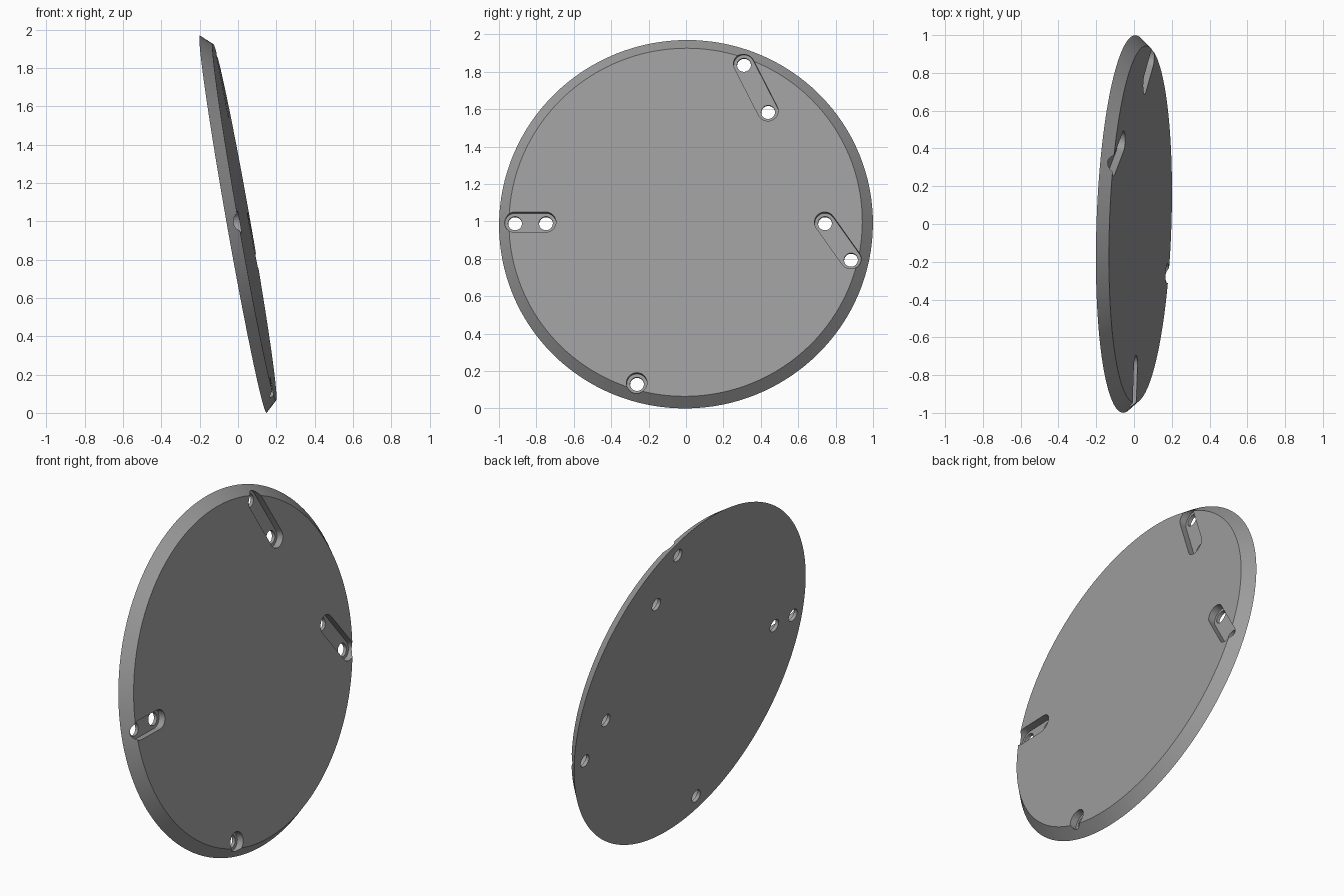
import bpy, bmesh, math
from mathutils import Matrix, Vector

if "Cube" in bpy.data.objects:
    bpy.data.objects.remove(bpy.data.objects["Cube"])

THICK, FACE_R = 0.06, 0.945
FLOOR, SLOT_R, HOLE_R = 0.02, 0.055, 0.037
# lean about y and a slight turn about z
ROT = Matrix.Rotation(math.radians(-1.9), 3, "Z") @ Matrix.Rotation(math.radians(80), 3, "Y")
AXIS = ROT @ Vector((0, 0, 1))
CENTRE = Vector((-0.025, 0, math.sqrt(1 - AXIS.z ** 2)))
# fixing holes as (y, z); two holes share one slot
SLOTS = [[(-0.914, 0.989), (-0.749, 0.989)],
         [(0.31, 1.836), (0.439, 1.584)],
         [(0.743, 0.989), (0.882, 0.794)],
         [(-0.262, 0.13)]]

grey = bpy.data.materials.new("grey")
grey.diffuse_color = (0.335, 0.335, 0.335, 1)
grey.use_nodes = True
grey.node_tree.nodes["Principled BSDF"].inputs["Base Color"].default_value = grey.diffuse_color


def make_object(name, bm):
    mesh = bpy.data.meshes.new(name)
    bmesh.ops.recalc_face_normals(bm, faces=bm.faces)
    bm.to_mesh(mesh)
    bm.free()
    mesh.materials.append(grey)
    obj = bpy.data.objects.new(name, mesh)
    bpy.context.collection.objects.link(obj)
    return obj


def capsule(bm, a, b, r, h0, h1, n=16):
    """Round-ended prism from a to b; a plain cylinder when a equals b."""
    d = b - a
    base = math.atan2(d.y, d.x) if d.length else 0
    pts = []
    for centre, start in ((b, -math.pi / 2), (a, math.pi / 2)):
        for i in range(n + 1 if d.length else n):
            t = base + start + math.pi * i / n
            pts.append(centre + Vector((math.cos(t), math.sin(t))) * r)
    face = bm.faces.new([bm.verts.new((p.x, p.y, h0)) for p in pts])
    out = bmesh.ops.extrude_face_region(bm, geom=[face], use_keep_orig=True)
    top = [v for v in out["geom"] if isinstance(v, bmesh.types.BMVert)]
    bmesh.ops.translate(bm, verts=top, vec=(0, 0, h1 - h0))


def cut(target, bm):
    cutter = make_object("cutter", bm)
    cutter.hide_render = True
    mod = target.modifiers.new("cut", "BOOLEAN")
    mod.operation, mod.solver, mod.object = "DIFFERENCE", "EXACT", cutter
    bpy.context.view_layer.objects.active = target
    bpy.ops.object.modifier_apply(modifier=mod.name)
    bpy.data.objects.remove(cutter)


def on_floor(y, z):
    """Disc coordinates of the slot floor point seen at (y, z)."""
    rel = Vector((0, y - CENTRE.y, z - CENTRE.z))
    rel.x = (FLOOR - AXIS.y * rel.y - AXIS.z * rel.z) / AXIS.x
    return (ROT.transposed() @ rel).to_2d()


# disc with flat faces and a sloping rim
bm = bmesh.new()
bmesh.ops.create_cone(bm, cap_ends=True, segments=128, radius1=1.0,
                      radius2=FACE_R, depth=THICK,
                      matrix=Matrix.Translation((0, 0, THICK / 2)))
disc = make_object("disc", bm)

# slots and through holes
slot_bm, hole_bm = bmesh.new(), bmesh.new()
for slot in SLOTS:
    pts = [on_floor(y, z) for y, z in slot]
    capsule(slot_bm, pts[0], pts[-1], SLOT_R, FLOOR, 0.2)
    for p in pts:
        capsule(hole_bm, p, p, HOLE_R, -0.1, 0.15)
cut(disc, slot_bm)
cut(disc, hole_bm)

# lean the disc back and stand it on the ground
disc.data.transform(Matrix.Translation(CENTRE) @ ROT.to_4x4())
disc.select_set(True)
bpy.context.view_layer.objects.active = disc
bpy.ops.object.shade_smooth_by_angle(angle=math.radians(20))
